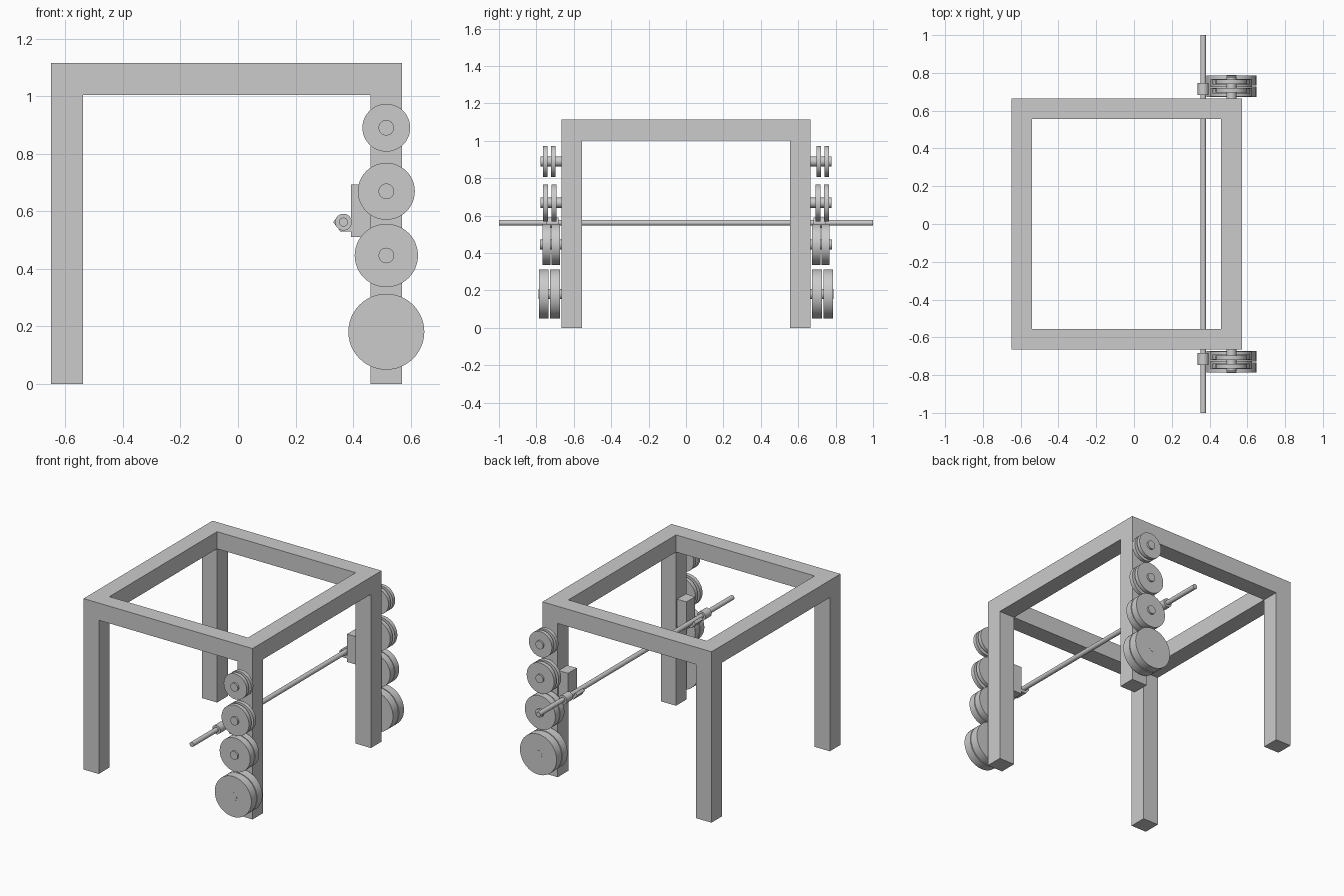
import bpy, bmesh
from math import pi

if "Cube" in bpy.data.objects:
    bpy.data.objects.remove(bpy.data.objects["Cube"])


def box(name, x, y, z):
    bpy.ops.mesh.primitive_cube_add(size=1, location=[(a + b) / 2 for a, b in (x, y, z)])
    ob = bpy.context.object
    ob.name = name
    ob.scale = [b - a for a, b in (x, y, z)]
    bpy.ops.object.transform_apply(location=False, rotation=False, scale=True)
    return ob


def disc(name, x, z, r, y0, y1, verts=48):
    # cylinder lying along y
    bpy.ops.mesh.primitive_cylinder_add(vertices=verts, radius=r, depth=abs(y1 - y0),
                                        location=(x, (y0 + y1) / 2, z), rotation=(pi / 2, 0, 0))
    ob = bpy.context.object
    ob.name = name
    bpy.ops.object.shade_smooth_by_angle()
    return ob


def prism(name, profile, y0, y1):
    # xz profile extruded along y
    bm = bmesh.new()
    face = bm.faces.new([bm.verts.new((x, y0, z)) for x, z in profile])
    ext = bmesh.ops.extrude_face_region(bm, geom=[face])
    for v in ext["geom"]:
        if isinstance(v, bmesh.types.BMVert):
            v.co.y = y1
    bmesh.ops.recalc_face_normals(bm, faces=bm.faces)
    me = bpy.data.meshes.new(name)
    bm.to_mesh(me)
    bm.free()
    ob = bpy.data.objects.new(name, me)
    bpy.context.collection.objects.link(ob)
    return ob


XL, XR, YO, T = -0.65, 0.57, 0.665, 0.11
YI, TOP, BEAM = YO - T, 1.115, 1.003

# side beams joining front and back
box("left_top_beam", (XL, XL + T), (-YI, YI), (BEAM, TOP))
box("right_top_beam", (XR - T, XR), (-YI, YI), (BEAM, TOP))

# weight pairs: height, radius, peg end, (inner plate), (outer plate)
weights = [
    (0.89, 0.083, 0.777, (0.697, 0.721), (0.741, 0.765)),
    (0.669, 0.099, 0.777, (0.692, 0.718), (0.739, 0.765)),
    (0.446, 0.11, 0.780, (0.675, 0.719), (0.724, 0.768)),
    (0.181, 0.132, 0.788, (0.673, 0.728), (0.734, 0.787)),
]
PEG_X, BAR_X, BAR_Z = 0.515, 0.366, 0.562

for s, side in ((-1, "front"), (1, "back")):
    def span(a, b):
        return tuple(sorted((s * a, s * b)))

    # legs and cross beam
    box(side + "_left_leg", (XL, XL + T), span(YI, YO), (0, BEAM))
    box(side + "_right_leg", (XR - T, XR), span(YI, YO), (0, BEAM))
    box(side + "_top_beam", (XL, XR), span(YI, YO), (BEAM, TOP))

    # storage pegs and plates
    for i, (z, r, end, inner, outer) in enumerate(weights):
        disc(f"{side}_peg_{i}", PEG_X, z, 0.027, *span(YO - 0.01, end), verts=32)
        disc(f"{side}_inner_plate_{i}", PEG_X, z, r, *span(*inner))
        disc(f"{side}_outer_plate_{i}", PEG_X, z, r, *span(*outer))

    # bar holder: block on the leg and hook under the bar
    box(side + "_holder_block", (0.392, XR - T), span(0.565, 0.655), (0.51, 0.692))
    prism(side + "_holder_hook", [(0.33, 0.562), (0.355, 0.53), (0.393, 0.53),
                                  (0.393, 0.548), (0.362, 0.548), (0.343, 0.577)],
          *span(0.57, 0.65))

    # bar collar
    disc(side + "_bar_collar", BAR_X, BAR_Z, 0.029, *span(0.682, 0.747), verts=32)

# long bar
disc("bar", BAR_X, BAR_Z, 0.0155, -1, 1, verts=32)

# centre the model on x
for ob in bpy.data.objects:
    ob.location.x += 0.0005
